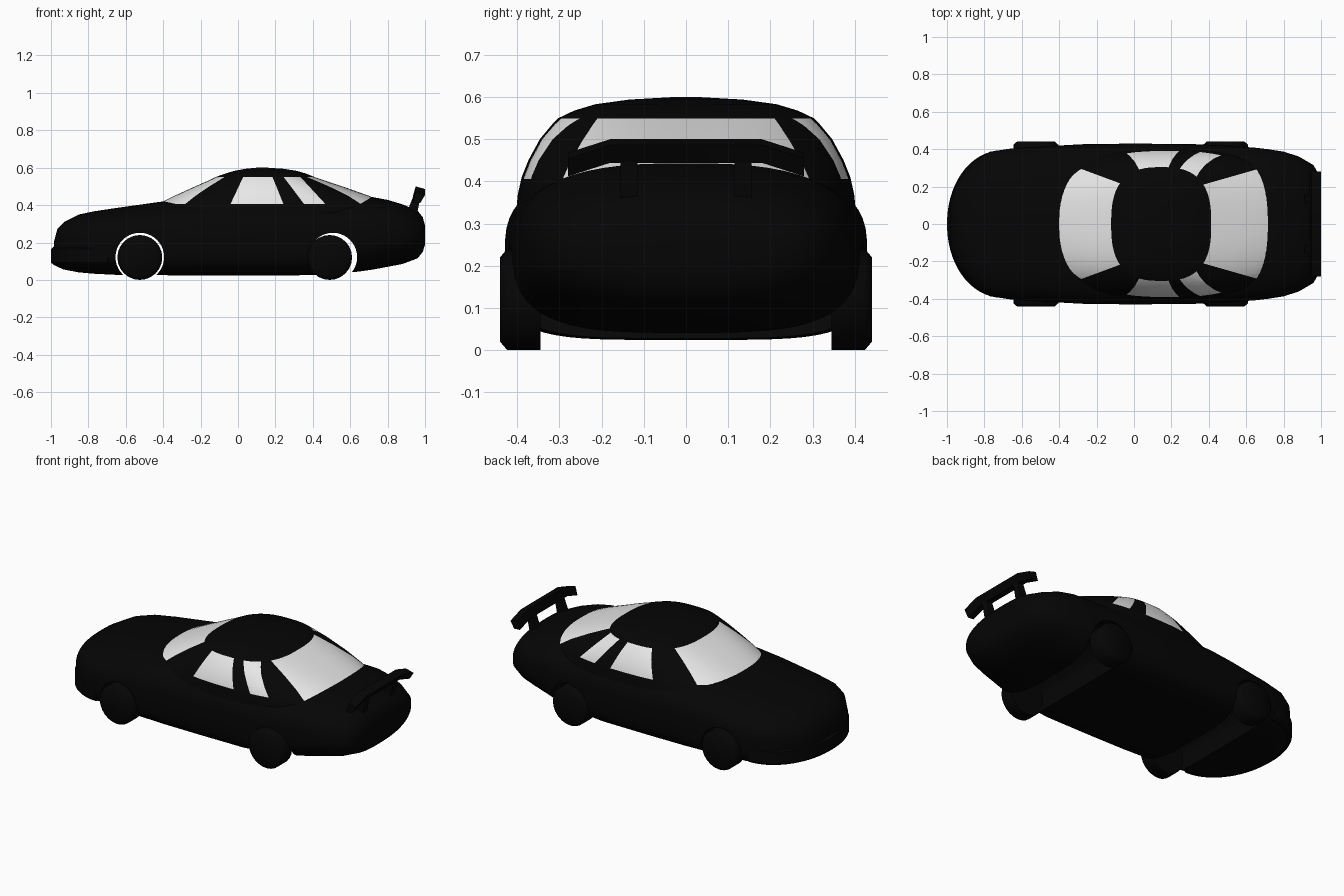
import bpy, bmesh, math
from mathutils import Vector

if "Cube" in bpy.data.objects:
    bpy.data.objects.remove(bpy.data.objects["Cube"])


def material(name, v):
    m = bpy.data.materials.new(name)
    m.diffuse_color = (v, v, v, 1)
    m.use_nodes = True
    m.node_tree.nodes["Principled BSDF"].inputs["Base Color"].default_value = m.diffuse_color
    return m


BLACK = material("black paint", 0.0015)
GLASS = material("pale glass", 0.8)


def finish(name, bm, angle=40, mats=(BLACK,)):
    bmesh.ops.recalc_face_normals(bm, faces=bm.faces)
    me = bpy.data.meshes.new(name)
    bm.to_mesh(me)
    bm.free()
    ob = bpy.data.objects.new(name, me)
    bpy.context.collection.objects.link(ob)
    for m in mats:
        me.materials.append(m)
    smooth(ob, angle)
    return ob


def smooth(ob, angle):
    bpy.ops.object.select_all(action='DESELECT')
    ob.select_set(True)
    bpy.context.view_layer.objects.active = ob
    bpy.ops.object.shade_smooth_by_angle(angle=math.radians(angle))


def loft(rings):
    bm = bmesh.new()
    rows = [[bm.verts.new(p) for p in r] for r in rings]
    n = len(rows[0])
    for a, b in zip(rows, rows[1:]):
        for i in range(n):
            j = (i + 1) % n
            bm.faces.new((a[i], a[j], b[j], b[i]))
    bm.faces.new(rows[0])
    bm.faces.new(rows[-1])
    return bm


def superellipse(a, b, n, count, n_low=None):
    out = []
    for i in range(count):
        t = 2 * math.pi * (i + 0.5) / count
        c, s = math.cos(t), math.sin(t)
        k = 2 / (n_low if n_low and s < 0 else n)
        out.append((math.copysign(a * abs(c) ** k, c),
                    math.copysign(b * abs(s) ** k, s)))
    return out


def level(z, xf, xr, w, n, count=72):
    """Horizontal outline from front x to rear x, half width w."""
    c = (xf + xr) / 2
    return [(c + x, y, z) for x, y in superellipse((xr - xf) / 2, w, n, count)]


# Lower body: x, bottom, top, half width, upper squareness, lower squareness
stations = [
    (-0.985, .08, .20, .10, 2.5, 2.5), (-0.965, .07, .275, .175, 2.6, 3),
    (-0.93, .055, .31, .25, 2.7, 3.5), (-0.85, .04, .35, .34, 2.8, 4),
    (-0.77, .033, .367, .387, 2.8, 4), (-0.65, .027, .385, .405, 2.8, 4),
    (-0.40, .025, .42, .42, 2.8, 4.5), (-0.25, .024, .43, .428, 2.9, 4.5),
    (0.0, .024, .43, .43, 3, 4.5), (0.30, .024, .43, .428, 3, 4.5),
    (0.50, .03, .432, .42, 2.9, 4), (0.65, .045, .442, .408, 2.7, 3.2),
    (0.72, .055, .443, .40, 2.7, 2.9), (0.80, .07, .428, .387, 2.7, 2.7),
    (0.88, .085, .404, .362, 2.6, 2.6), (0.96, .115, .37, .315, 2.5, 2.5),
    (0.988, .15, .335, .265, 2.5, 2.4), (1.0, .19, .29, .20, 2.5, 2.4)]
rings = []
for x, zb, zt, w, n, nl in stations:
    rings.append([(x, y, (zb + zt) / 2 + z)
                  for y, z in superellipse(w, (zt - zb) / 2, n, 56, nl)])
body = finish("body", loft(rings))

# Wheel arches cut right through the body
for x, r in ((-0.525, .13), (0.507, .13)):
    bpy.ops.mesh.primitive_cylinder_add(vertices=40, radius=r, depth=1.2,
                                        location=(x, 0, .122),
                                        rotation=(math.pi / 2, 0, 0))
    cutter = bpy.context.object
    cutter.name = "arch_cutter"
    cutter.hide_render = True
    mod = body.modifiers.new("arch", 'BOOLEAN')
    mod.operation = 'DIFFERENCE'
    mod.solver = 'EXACT'
    mod.object = cutter
    bpy.ops.object.select_all(action='DESELECT')
    body.select_set(True)
    bpy.context.view_layer.objects.active = body
    bpy.ops.object.modifier_apply(modifier="arch")
    bpy.data.objects.remove(cutter)
smooth(body, 40)

# Front bumper: half-ellipse outline with a short tail
rings = []
for z, a, w in ((.08, .285, .385), (.092, .30, .395), (.165, .30, .395), (.178, .285, .385)):
    rings.append([(-.70 + (x if x < 0 else x * .1), y, z)
                  for x, y in superellipse(a, w, 2.05, 64)])
finish("front_bumper", loft(rings), 30)

# Cabin, stacked from horizontal outlines
cabin = loft([level(*l) for l in (
    (.33, -.58, .90, .403, 2.5), (.37, -.50, .86, .399, 2.5),
    (.41, -.42, .79, .39, 2.5), (.45, -.34, .70, .374, 2.5),
    (.50, -.23, .56, .347, 2.55), (.535, -.15, .455, .318, 2.65),
    (.55, -.12, .41, .303, 2.7), (.568, -.07, .365, .265, 2.6),
    (.583, -.02, .315, .215, 2.5), (.594, .04, .245, .135, 2.3),
    (.60, .10, .16, .03, 2))])

# Window outlines: side ones in x-z, screens in x-y, all within a height band
Z0, Z1 = .406, .549
side_windows = [[(-.04, Z0), (.027, Z1), (.185, Z1), (.243, Z0)],
                [(.353, Z0), (.245, Z1), (.335, Z1), (.467, Z0)]]
screens = [[(-.5, .375), (0, .19), (0, -.19), (-.5, -.375)],
           [(.25, .176), (.8, .333), (.8, -.333), (.25, -.176)]]


def cut(co, no):
    bmesh.ops.bisect_plane(cabin, geom=cabin.verts[:] + cabin.edges[:] + cabin.faces[:],
                           plane_co=co, plane_no=no, dist=1e-5)


def inside(poly, p):
    signs = []
    for a, b in zip(poly, poly[1:] + poly[:1]):
        signs.append((b[0] - a[0]) * (p[1] - a[1]) - (b[1] - a[1]) * (p[0] - a[0]) > 0)
    return all(signs) or not any(signs)


for z in (Z0, Z1):
    cut((0, 0, z), (0, 0, 1))
for q in side_windows:
    for a, b in ((q[0], q[1]), (q[2], q[3])):
        cut((a[0], 0, a[1]), Vector((b[1] - a[1], 0, a[0] - b[0])).normalized())
for q in screens:
    for a, b in ((q[0], q[1]), (q[2], q[3])):
        cut((a[0], a[1], 0), Vector((b[1] - a[1], a[0] - b[0], 0)).normalized())
for f in cabin.faces:
    c = f.calc_center_median()
    if Z0 < c.z < Z1:
        side = abs(c.y) > .22 and any(inside(q, (c.x, c.z)) for q in side_windows)
        if side or any(inside(q, (c.x, c.y)) for q in screens):
            f.material_index = 1
finish("cabin", cabin, 50, (BLACK, GLASS))

# Wheels with chamfered outer rim
for end, x in (("front", -.525), ("rear", .49)):
    for s, side in ((-1, "right"), (1, "left")):
        rings = []
        for y, r in ((.345, .12), (.424, .12), (.441, .10)):
            rings.append([(x + r * math.cos(k * math.pi / 12), s * y,
                           .12 + r * math.sin(k * math.pi / 12)) for k in range(24)])
        finish(f"{end}_{side}_wheel", loft(rings), 60)

# Rear wing with drooped ends
rings = []
for y, d in ((-.28, -.032), (-.18, 0), (0, 0), (.18, 0), (.28, -.032)):
    rings.append([(x, y, z + d) for x, z in
                  ((.935, .447), (.95, .50), (1.0, .486), (.975, .444))])
finish("rear_wing", loft(rings), 30)

# Wing posts
for s, side in ((-1, "right"), (1, "left")):
    rings = [[(x, s * y, z) for x, z in
              ((.895, .34), (.94, .455), (.978, .455), (.955, .34))] for y in (.115, .155)]
    finish(f"{side}_wing_post", loft(rings), 30)
